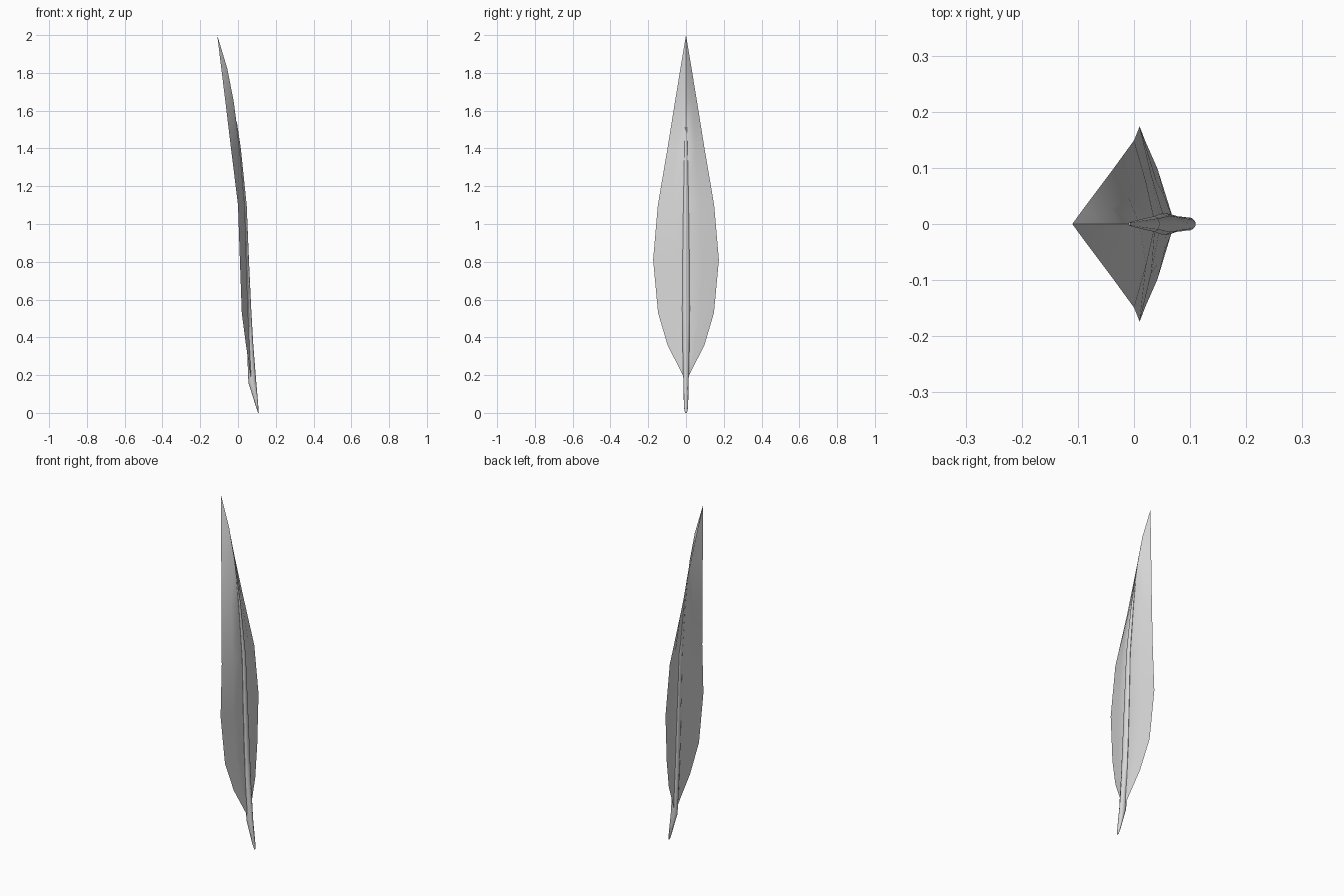
import bpy, bmesh, math
from mathutils import Vector

cube = bpy.data.objects.get("Cube")
if cube:
    bpy.data.objects.remove(cube)

# One plain grey for the whole feather
grey = bpy.data.materials.new("pale_grey")
grey.use_nodes = True
colour = (0.68, 0.68, 0.68, 1)
grey.diffuse_color = colour
grey.node_tree.nodes["Principled BSDF"].inputs["Base Color"].default_value = colour


def finish(name, bm, angle):
    bmesh.ops.recalc_face_normals(bm, faces=bm.faces)
    mesh = bpy.data.meshes.new(name)
    bm.to_mesh(mesh)
    bm.free()
    mesh.materials.append(grey)
    obj = bpy.data.objects.new(name, mesh)
    bpy.context.collection.objects.link(obj)
    bpy.ops.object.select_all(action="DESELECT")
    obj.select_set(True)
    bpy.context.view_layer.objects.active = obj
    bpy.ops.object.shade_smooth_by_angle(angle=math.radians(angle))
    return obj


def bridge(bm, rows, closed):
    for a, b in zip(rows, rows[1:]):
        n = len(a)
        for i in range(n if closed else n - 1):
            j = (i + 1) % n
            bm.faces.new((a[i], a[j], b[j], b[i]))


# Vane: each row is height, rib x, edge x, half width
vane_rows = [
    (0.19, 0.073, 0.068, 0.012),
    (0.36, 0.064, 0.042, 0.098),
    (0.53, 0.057, 0.020, 0.148),
    (0.81, 0.047, 0.010, 0.174),
    (1.10, 0.038, 0.000, 0.149),
    (1.40, 0.010, -0.037, 0.098),
    (1.65, -0.023, -0.067, 0.058),
    (1.82, -0.056, -0.088, 0.030),
    (2.00, -0.110, -0.110, 0.000),
]
bm = bmesh.new()
rows = []
for z, rib, edge, width in vane_rows:
    row = []
    for t in (-1, -0.5, 0, 0.5, 1):
        x = rib + (edge - rib) * abs(t) ** 1.2
        row.append(bm.verts.new((x, width * t, z)))
    rows.append(row)
bridge(bm, rows, False)
bmesh.ops.remove_doubles(bm, verts=bm.verts, dist=0.0005)
finish("feather_vane", bm, 40)

# Shaft: each ring is height, centre x, x radius, y radius
shaft_rings = [
    (0.00, 0.108, 0.002, 0.005),
    (0.03, 0.102, 0.006, 0.011),
    (0.16, 0.076, 0.021, 0.014),
    (0.36, 0.064, 0.017, 0.018),
    (0.55, 0.056, 0.014, 0.020),
    (0.81, 0.047, 0.011, 0.018),
    (1.10, 0.037, 0.009, 0.014),
    (1.40, 0.010, 0.005, 0.008),
    (1.54, -0.008, 0.002, 0.003),
]
SIDES = 8
bm = bmesh.new()
rings = []
for z, x, rx, ry in shaft_rings:
    angles = [math.tau * i / SIDES for i in range(SIDES)]
    rings.append([bm.verts.new(Vector((x + rx * math.cos(a), ry * math.sin(a), z)))
                  for a in angles])
bridge(bm, rings, True)
bm.faces.new(rings[0])
bm.faces.new(rings[-1])
finish("feather_shaft", bm, 50)
